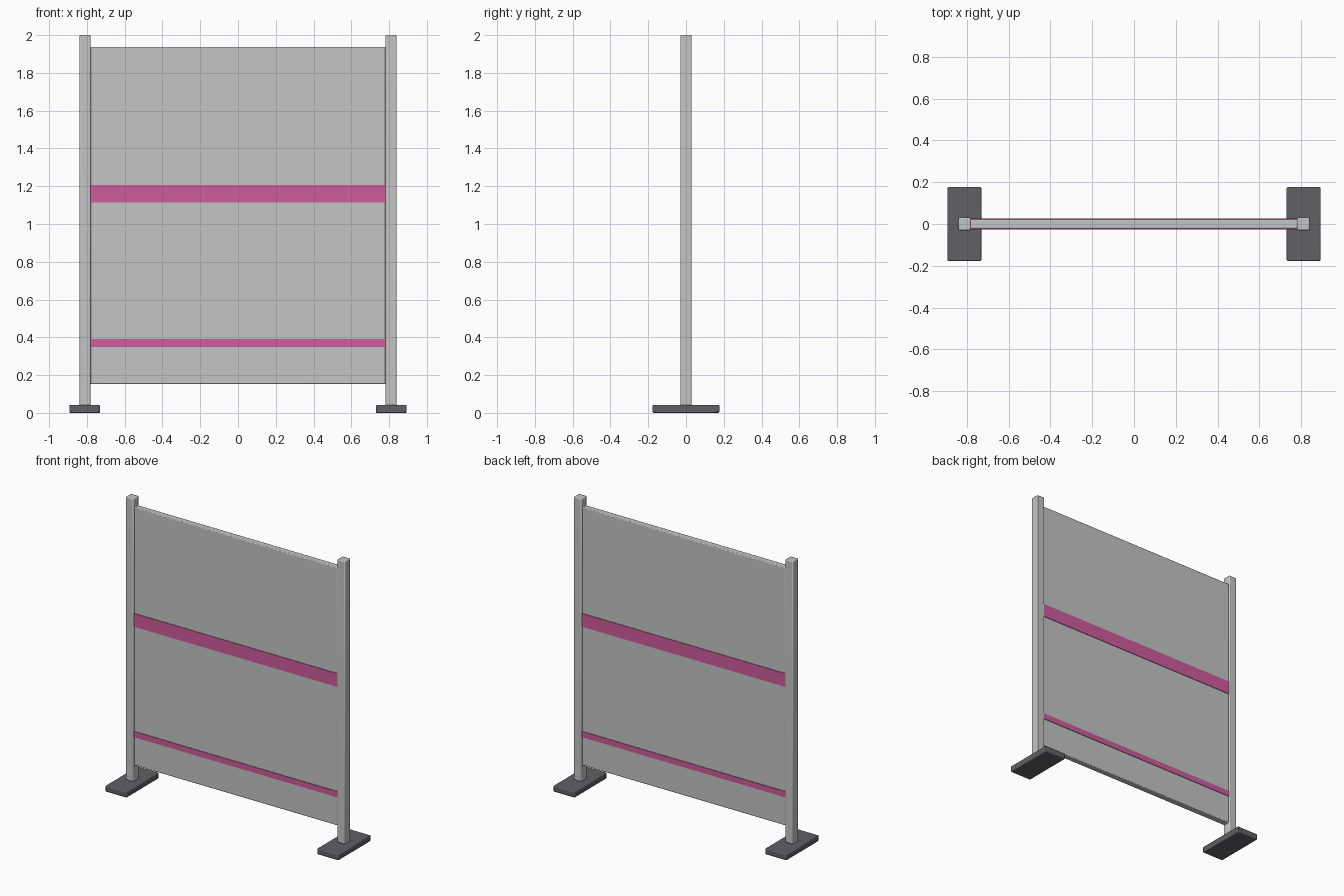
import bpy

if "Cube" in bpy.data.objects:
    bpy.data.objects.remove(bpy.data.objects["Cube"], do_unlink=True)


def make_material(name, rgb):
    mat = bpy.data.materials.new(name)
    mat.use_nodes = True
    color = (*rgb, 1.0)
    mat.diffuse_color = color
    mat.node_tree.nodes["Principled BSDF"].inputs["Base Color"].default_value = color
    return mat


light_grey = make_material("light grey", (0.55, 0.56, 0.56))
dark_grey = make_material("dark grey", (0.12, 0.115, 0.13))
pink = make_material("pink", (0.62, 0.11, 0.33))


def box(name, x, y, z, mat, bevel=0.0):
    """Box between the (low, high) limits on each axis, with chamfered edges."""
    limits = (x, y, z)
    bpy.ops.mesh.primitive_cube_add(size=1, location=[(a + b) / 2 for a, b in limits])
    obj = bpy.context.object
    obj.name = name
    obj.scale = [b - a for a, b in limits]
    bpy.ops.object.transform_apply(location=False, rotation=False, scale=True)
    obj.data.materials.append(mat)
    if bevel:
        mod = obj.modifiers.new("edge bevel", "BEVEL")
        mod.width = bevel
        mod.segments = 2
        bpy.ops.object.shade_smooth_by_angle()
    return obj


# Posts on flat feet, one at each end
for side, label in ((1, "left"), (-1, "right")):
    post_x = sorted((side * 0.78, side * 0.84))
    foot_x = sorted((side * 0.73, side * 0.893))
    box(label + "_post", post_x, (-0.03, 0.03), (0.04, 2.0), light_grey, 0.006)
    box(label + "_foot", foot_x, (-0.177, 0.177), (0.0, 0.042), dark_grey, 0.006)

# Screen between the posts
box("screen_panel", (-0.782, 0.782), (-0.022, 0.022), (0.153, 1.938), light_grey, 0.005)

# Coloured bands that wrap both faces of the screen
box("wide_band", (-0.78, 0.78), (-0.026, 0.026), (1.115, 1.207), pink)
box("narrow_band", (-0.78, 0.78), (-0.026, 0.026), (0.35, 0.39), pink)
